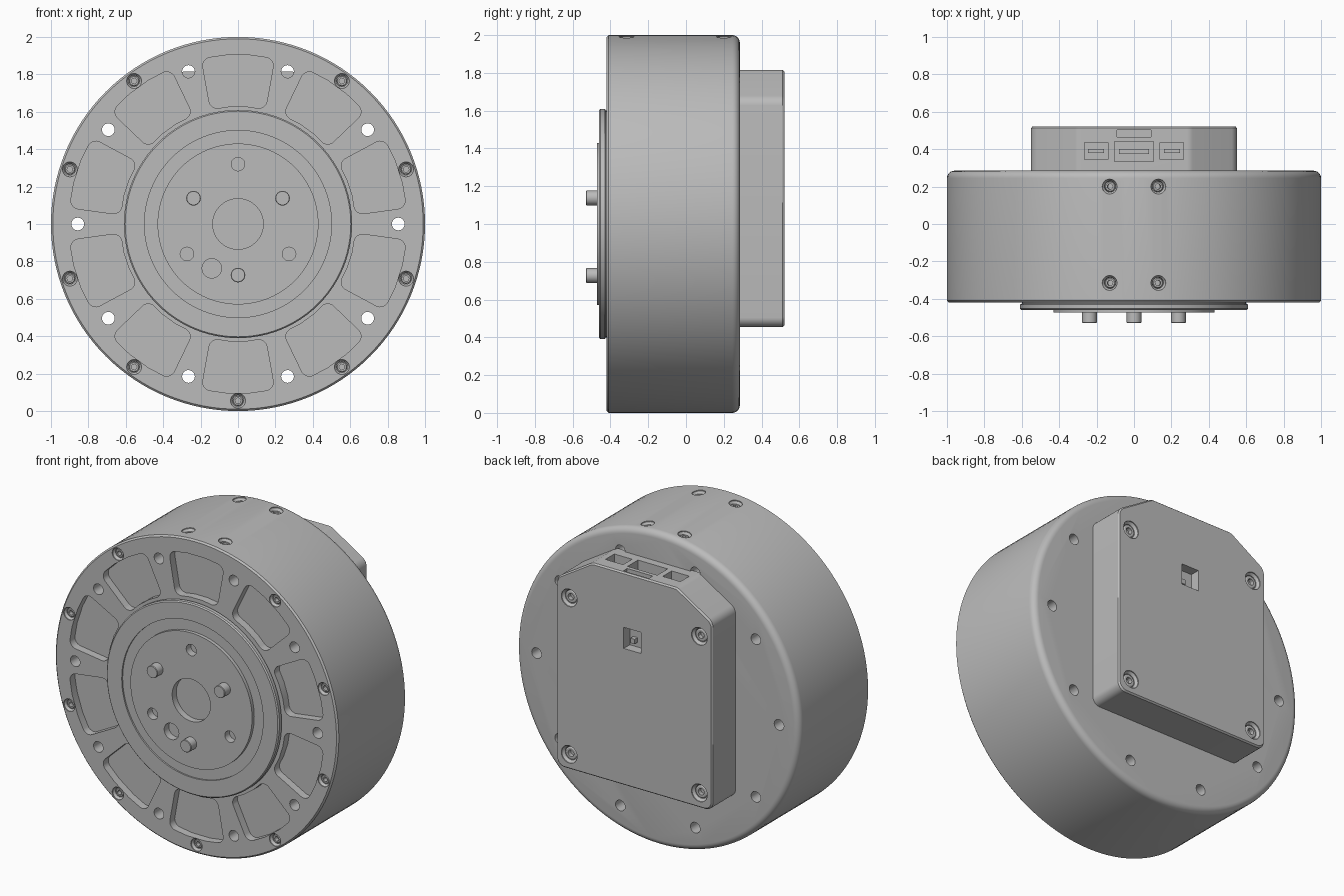
import bpy, bmesh
from math import radians, sin, cos, pi
from mathutils import Matrix, Vector

if "Cube" in bpy.data.objects:
    bpy.data.objects.remove(bpy.data.objects["Cube"], do_unlink=True)

GREY = (0.5, 0.5, 0.5, 1)
metal = bpy.data.materials.new("metal_grey")
metal.use_nodes = True
metal.diffuse_color = GREY
metal.node_tree.nodes["Principled BSDF"].inputs["Base Color"].default_value = GREY

# Working frame: local x is right, local y is up, local z points to the front
FRAME = Matrix.Translation((0, 0, 1)) @ Matrix.Rotation(pi / 2, 4, "X")
IDENT = Matrix.Identity(4)


def polar(r, deg):
    return r * cos(radians(deg)), r * sin(radians(deg))


def at(r, deg, z=0):
    return Matrix.Translation((*polar(r, deg), z))


def stack(bm, rings, matrix=IDENT):
    """Closed solid through matching rings of points."""
    loops = [[bm.verts.new(matrix @ Vector(p)) for p in ring] for ring in rings]
    n = len(loops[0])
    for a, b in zip(loops, loops[1:]):
        for i in range(n):
            j = (i + 1) % n
            bm.faces.new((a[i], a[j], b[j], b[i]))
    bm.faces.new(loops[0])
    bm.faces.new(loops[-1])


def lathe(bm, profile, matrix=IDENT, n=24):
    stack(bm, [[(*polar(r, 360 * i / n), z) for i in range(n)]
               for r, z in profile], matrix)


def prism(bm, outline, z0, z1, matrix=IDENT):
    stack(bm, [[(x, y, z) for x, y in outline] for z in (z0, z1)], matrix)


def block(bm, x0, x1, y0, y1, z0, z1):
    prism(bm, [(x0, y0), (x1, y0), (x1, y1), (x0, y1)], z0, z1)


def rounded(points, steps=6):
    """Outline from (x, y, corner radius) points."""
    out = []
    for i, (x, y, r) in enumerate(points):
        p = Vector((x, y))
        if not r:
            out.append((x, y))
            continue
        a = (Vector(points[i - 1][:2]) - p).normalized()
        b = (Vector(points[(i + 1) % len(points)][:2]) - p).normalized()
        half = a.angle(b) / 2
        cut = r * cos(half) / sin(half)
        start, end = p + a * cut, p + b * cut
        centre = p + (a + b).normalized() * r / sin(half)
        for k in range(steps + 1):
            v = start.lerp(end, k / steps) - centre
            out.append(tuple(centre + v.normalized() * r))
    return out


def finish(name, bm):
    bmesh.ops.recalc_face_normals(bm, faces=bm.faces)
    mesh = bpy.data.meshes.new(name)
    bm.to_mesh(mesh)
    bm.free()
    mesh.materials.append(metal)
    obj = bpy.data.objects.new(name, mesh)
    obj.matrix_world = FRAME
    bpy.context.collection.objects.link(obj)
    return obj


def select(obj):
    bpy.ops.object.select_all(action="DESELECT")
    obj.select_set(True)
    bpy.context.view_layer.objects.active = obj


def cut(obj, bm):
    cutter = finish("cutter", bm)
    cutter.hide_render = True
    mod = obj.modifiers.new("cuts", "BOOLEAN")
    mod.operation, mod.solver, mod.object = "DIFFERENCE", "EXACT", cutter
    select(obj)
    bpy.ops.object.modifier_apply(modifier=mod.name)
    bpy.data.objects.remove(cutter, do_unlink=True)


def smooth(obj):
    select(obj)
    bpy.ops.object.shade_smooth_by_angle(angle=radians(30))


def screw(holes, heads, matrix, s=1.0):
    """Countersunk hole with a socket head sitting inside it."""
    lathe(holes, [(.04 * s, .02), (.04 * s, -.006), (.03 * s, -.02), (.03 * s, -.06)], matrix)
    lathe(heads, [(.029 * s, -.07), (.029 * s, -.022), (.024 * s, -.018),
                  (.015 * s, -.018), (.015 * s, -.045)], matrix, 12)


heads = bmesh.new()
tenths = [90 + 36 * k for k in range(10)]

# Drum body with rounded rear edge
bm = bmesh.new()
fillet = [(.96 + .04 * cos(radians(a)), -.245 - .04 * sin(radians(a))) for a in range(0, 91, 15)]
lathe(bm, [(.99, .42), (1, .41)] + fillet, n=128)
body = finish("drum_body", bm)

# Pockets, mounting holes and screws around the drum
cuts = bmesh.new()
pocket = rounded([(*polar(.905, a), r) for a, r in
                  ((-12.5, .045), (-4, 0), (4, 0), (12.5, .045))] +
                 [(*polar(.63, a), r) for a, r in
                  ((13.5, .045), (4, 0), (-4, 0), (-13.5, .045))])
for a in tenths:
    prism(cuts, pocket, .37, .5, Matrix.Rotation(radians(a), 4, "Z"))
    lathe(cuts, [(.034, .5), (.034, -.4)], at(.857, a + 18))
    if a != 90:
        screw(cuts, heads, at(.945, a, .42))
for a in (82.5, 97.5):
    for z in (-.2, .315):
        screw(cuts, heads, Matrix.Rotation(radians(a), 4, "Z")
              @ Matrix.Translation((1, 0, z)) @ Matrix.Rotation(pi / 2, 4, "Y"))
cut(body, cuts)
smooth(body)

# Output hub with ring groove and centre bore
bm = bmesh.new()
lathe(bm, [(.6, .4), (.6, .425), (.61, .43), (.61, .453), (.603, .46), (.5, .46), (.5, .45),
           (.43, .45), (.43, .472), (.135, .472), (.135, .43)], n=96)
hub = finish("output_hub", bm)
cuts = bmesh.new()
for x, y, r in ((0, .32, .036), (.273, -.16, .036), (-.273, -.16, .036), (-.14, -.237, .052)):
    lathe(cuts, [(r, .5), (r, .425)], Matrix.Translation((x, y, 0)))
cut(hub, cuts)
smooth(hub)

# Drive pins
bm = bmesh.new()
for x, y in ((-.238, .138), (.238, .138), (0, -.273)):
    lathe(bm, [(.039, .44), (.039, .526), (.036, .53)], Matrix.Translation((x, y, 0)))
smooth(finish("drive_pins", bm))

# Rear electronics housing with sloped upper corners
right = [(.55, -.545, .05), (.55, .66, .06), (.3, .815, .06)]
outline = rounded(right + [(-x, y, r) for x, y, r in reversed(right)])
bm = bmesh.new()
stack(bm, [[(x * s, .135 + (y - .135) * s, z) for x, y in outline]
           for s, z in ((1, -.27), (1, -.512), (.988, -.522))])
housing = finish("rear_housing", bm)

# Connector sockets, rear window and corner screws of the housing
cuts = bmesh.new()
block(cuts, -.105, .105, .7, .9, -.44, -.335)
block(cuts, -.09, .09, .79, .9, -.503, -.465)
for s in (-1, 1):
    block(cuts, *sorted((s * .14, s * .265)), .72, .9, -.435, -.345)
    for y in (-.45, .55):
        screw(cuts, heads, Matrix.Translation((s * .46, y, -.522)) @ Matrix.Rotation(pi, 4, "X"), 1.4)
block(cuts, -.048, .075, .33, .465, -.6, -.46)
cut(housing, cuts)
smooth(housing)

# Small parts inside the sockets and window
bm = bmesh.new()
block(bm, -.08, .08, .69, .76, -.4, -.375)
block(bm, .02, .05, .36, .39, -.49, -.45)
for s in (-1, 1):
    block(bm, *sorted((s * .16, s * .245)), .71, .77, -.4, -.38)
finish("connector_inserts", bm)

smooth(finish("screw_heads", heads))
